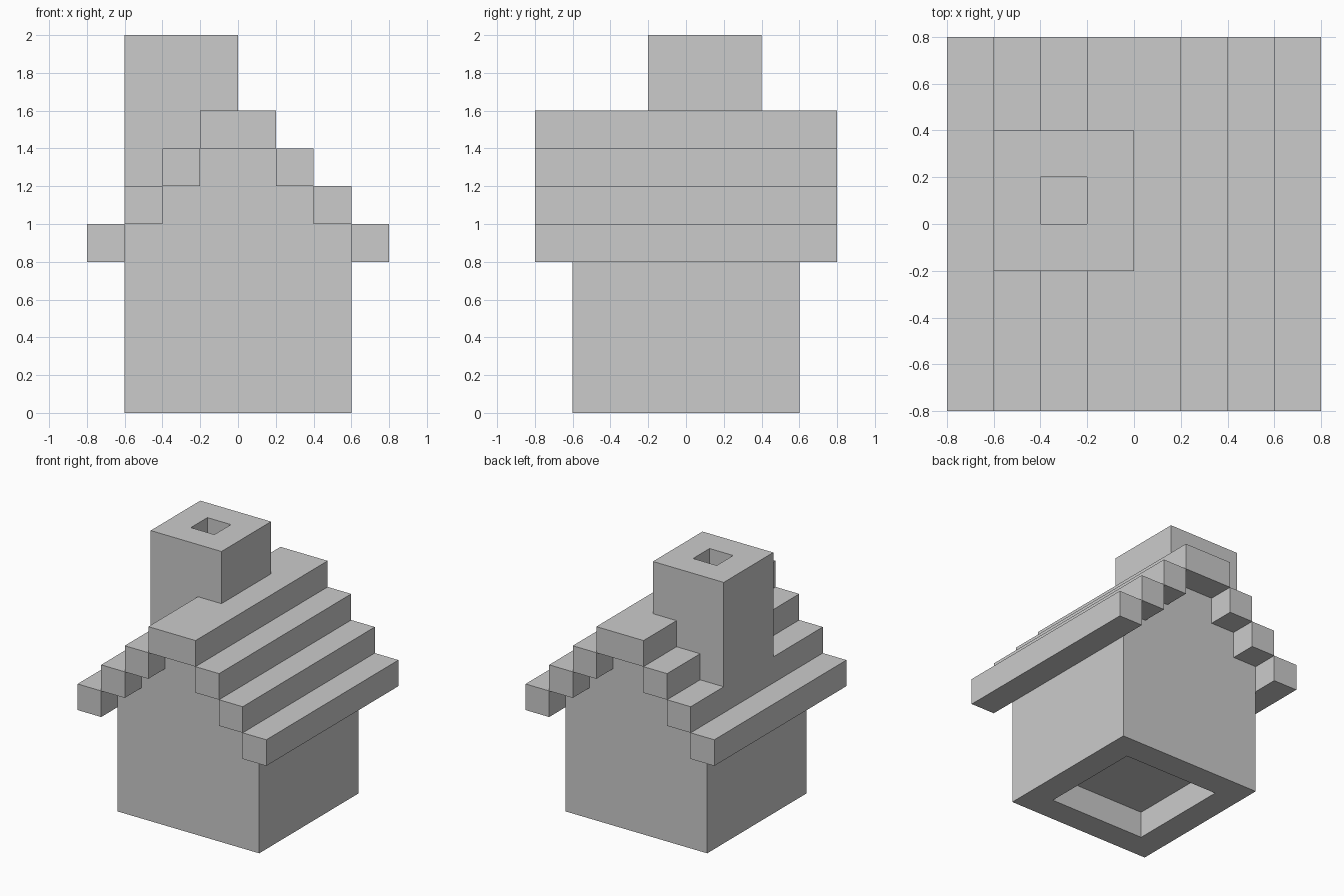
import bpy
import bmesh

cube = bpy.data.objects.get("Cube")
if cube:
    bpy.data.objects.remove(cube, do_unlink=True)

U = 0.2  # one building block

grey = bpy.data.materials.new("plain grey")
grey.use_nodes = True
colour = (0.6, 0.6, 0.6, 1)
grey.diffuse_color = colour
grey.node_tree.nodes["Principled BSDF"].inputs["Base Color"].default_value = colour


def finish(name, bm):
    bmesh.ops.recalc_face_normals(bm, faces=bm.faces)
    mesh = bpy.data.meshes.new(name)
    bm.to_mesh(mesh)
    bm.free()
    mesh.materials.append(grey)
    obj = bpy.data.objects.new(name, mesh)
    bpy.context.collection.objects.link(obj)
    return obj


def extrude(bm, points, offset):
    """Extrude a flat outline into a closed solid."""
    face = bm.faces.new([bm.verts.new(p) for p in points])
    new = bmesh.ops.extrude_face_region(bm, geom=[face], use_keep_orig=True)
    verts = [g for g in new["geom"] if isinstance(g, bmesh.types.BMVert)]
    bmesh.ops.translate(bm, verts=verts, vec=offset)


def box(name, x, y, z):
    """Box from (low, high) ranges."""
    bm = bmesh.new()
    outline = [(x[0], y[0], z[0]), (x[1], y[0], z[0]),
               (x[1], y[1], z[0]), (x[0], y[1], z[0])]
    extrude(bm, outline, (0, 0, z[1] - z[0]))
    return finish(name, bm)


def cut(obj, cutter):
    cutter.hide_render = True
    cutter.hide_set(True)
    cutter.display_type = 'WIRE'
    mod = obj.modifiers.new("opening", 'BOOLEAN')
    mod.operation = 'DIFFERENCE'
    mod.solver = 'EXACT'
    mod.object = cutter


# House walls with stepped gables, one extruded outline
half = [(3 * U, 0)]
for i in (3, 2, 1):
    top = (8 - i) * U
    half.append((i * U, top))
    if i > 1:
        half.append(((i - 1) * U, top))
outline = half + [(-x, z) for x, z in reversed(half)]
bm = bmesh.new()
extrude(bm, [(x, -3 * U, z) for x, z in outline], (0, 6 * U, 0))
walls = finish("house_walls", bm)

# Square recess under the floor
cut(walls, box("floor_recess_cutter", (-2 * U, 2 * U), (-2 * U, 2 * U), (-U, U)))

# Stepped roof: ridge beam and three beams down each slope
box("roof_ridge", (-U, U), (-4 * U, 4 * U), (7 * U, 8 * U))
for side, label in ((1, "left"), (-1, "right")):
    for i in (1, 2, 3):
        x = sorted((side * i * U, side * (i + 1) * U))
        box(f"roof_step_{label}_{i}", x, (-4 * U, 4 * U), ((7 - i) * U, (8 - i) * U))

# Chimney with a square flue open at the top
chimney = box("chimney", (-3 * U, 0), (-U, 2 * U), (5 * U, 10 * U))
cut(chimney, box("flue_cutter", (-2 * U, -U), (0, U), (6 * U, 11 * U)))
